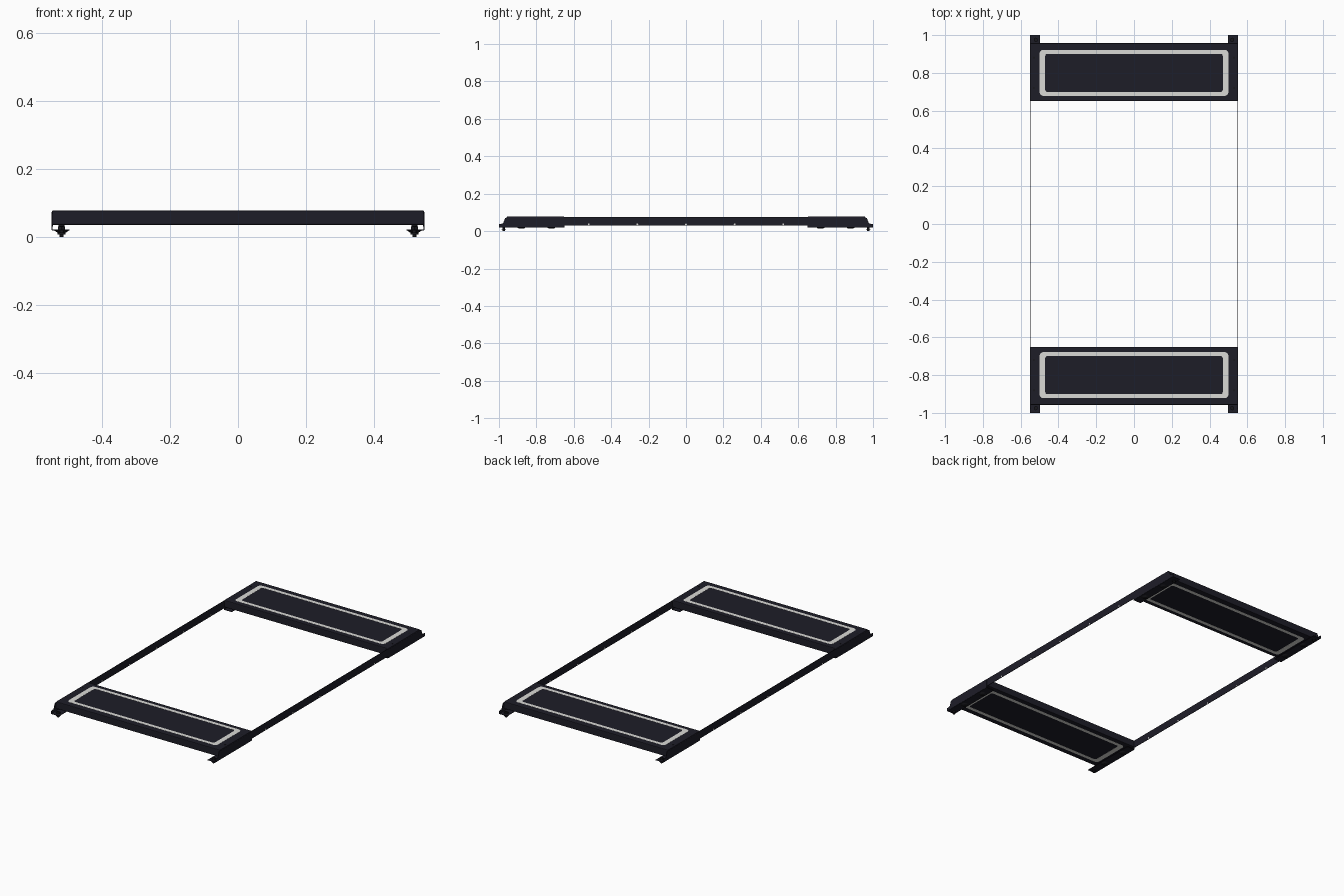
import bpy, bmesh, math
from mathutils import Matrix

if "Cube" in bpy.data.objects:
    bpy.data.objects.remove(bpy.data.objects["Cube"])


def material(name, rgb):
    m = bpy.data.materials.new(name)
    m.diffuse_color = (*rgb, 1)
    m.use_nodes = True
    m.node_tree.nodes["Principled BSDF"].inputs["Base Color"].default_value = m.diffuse_color
    return m


DARK = material("dark_charcoal", (0.0125, 0.0122, 0.0205))
BLACK = material("black_hardware", (0.009, 0.009, 0.012))
LIGHT = material("light_grey", (0.70, 0.70, 0.67))


def finish(bm, name, mat, bevel=0):
    bmesh.ops.recalc_face_normals(bm, faces=bm.faces)
    me = bpy.data.meshes.new(name)
    bm.to_mesh(me)
    bm.free()
    me.materials.append(mat)
    ob = bpy.data.objects.new(name, me)
    bpy.context.collection.objects.link(ob)
    if bevel:
        b = ob.modifiers.new("bevel", "BEVEL")
        b.width, b.segments = bevel, 2
    return ob


def box(name, x, y, z, mat, bevel=0):
    bm = bmesh.new()
    size = Matrix.Diagonal((x[1] - x[0], y[1] - y[0], z[1] - z[0], 1))
    mid = Matrix.Translation((sum(x) / 2, sum(y) / 2, sum(z) / 2))
    bmesh.ops.create_cube(bm, size=1, matrix=mid @ size)
    return finish(bm, name, mat, bevel)


def disc(name, pos, r1, r2, depth, mat, axis="Z", sides=16):
    bm = bmesh.new()
    rot = Matrix.Rotation(math.pi / 2, 4, "Y") if axis == "X" else Matrix()
    bmesh.ops.create_cone(bm, cap_ends=True, segments=sides, radius1=r1, radius2=r2,
                          depth=depth, matrix=Matrix.Translation(pos) @ rot)
    return finish(bm, name, mat)


def rounded(hx, hy, cy, r, n=4):
    """Rounded rectangle outline centred on (0, cy)."""
    pts = []
    for k, (sx, sy) in enumerate(((1, 1), (-1, 1), (-1, -1), (1, -1))):
        for i in range(n + 1):
            a = math.pi / 2 * (k + i / n)
            pts.append((sx * (hx - r) + r * math.cos(a), cy + sy * (hy - r) + r * math.sin(a)))
    return pts


def ring(name, outer, inner, z, mat):
    """Flat band between two outlines with the same point count."""
    bm = bmesh.new()
    loops = [[bm.verts.new((x, y, h)) for x, y in o]
             for o, h in ((outer, z[0]), (outer, z[1]), (inner, z[1]), (inner, z[0]))]
    n = len(outer)
    for j in range(4):
        a, b = loops[j], loops[(j + 1) % 4]
        for i in range(n):
            bm.faces.new((a[i], a[(i + 1) % n], b[(i + 1) % n], b[i]))
    return finish(bm, name, mat)


def prism(name, pts, to3d, vec, mat):
    bm = bmesh.new()
    f = bm.faces.new([bm.verts.new(to3d(*p)) for p in pts])
    ext = bmesh.ops.extrude_face_region(bm, geom=[f])["geom"]
    bmesh.ops.translate(bm, vec=vec, verts=[v for v in ext if isinstance(v, bmesh.types.BMVert)])
    return finish(bm, name, mat)


for end, s in (("front", -1), ("back", 1)):
    def ys(a, b):
        return tuple(sorted((s * a, s * b)))

    # closed panel with a light painted band on the top and the underside
    cy = s * 0.80
    box(end + "_panel", (-0.549, 0.549), ys(0.65, 0.957), (0.035, 0.078), DARK, 0.004)
    for face, z in (("top", (0.0775, 0.0785)), ("bottom", (0.0345, 0.0355))):
        ring(f"{end}_{face}_band", rounded(0.50, 0.122, cy, 0.02),
             rounded(0.47, 0.101, cy, 0.012), z, LIGHT)

    for side, t in (("left", -1), ("right", 1)):
        tag = end + "_" + side

        def xs(a, b):
            return tuple(sorted((t * a, t * b)))

        # side wall with sloped end and low tab
        wall = [(0.65, 0.02), (1.0, 0.02), (1.0, 0.038), (0.978, 0.040), (0.968, 0.068),
                (0.957, 0.074), (0.65, 0.074)]
        prism(tag + "_side_wall", wall, lambda y, z: (t * 0.547, s * y, z),
              (t * 0.003, 0, 0), DARK)
        # bottom flange running out to the mounting tab
        box(tag + "_flange", xs(0.497, 0.549), ys(0.65, 1.0), (0.019, 0.022), DARK)
        # mounting bolt in the tab
        disc(tag + "_bolt_shaft", (t * 0.52, s * 0.975, 0.016), 0.006, 0.006, 0.032, BLACK)
        disc(tag + "_bolt_nut", (t * 0.52, s * 0.975, 0.026), 0.012, 0.012, 0.008, BLACK, sides=6)
        disc(tag + "_bolt_head", (t * 0.52, s * 0.975, 0.010), 0.012, 0.012, 0.005, BLACK)
        # domed feet under the flange and screws on top
        for i, y in enumerate((0.72, 0.88)):
            disc(f"{tag}_foot_{i}", (t * 0.52, s * y, 0.016), 0.013, 0.022, 0.006, BLACK)
            disc(f"{tag}_foot_post_{i}", (t * 0.52, s * y, 0.028), 0.009, 0.009, 0.018, BLACK)
            disc(f"{tag}_screw_{i}", (t * 0.53, s * y, 0.078), 0.006, 0.006, 0.001, BLACK)

# thin side rails with rivets
for side, t in (("left", -1), ("right", 1)):
    x = tuple(sorted((t * 0.5455, t * 0.548)))
    box(side + "_rail", x, (-0.655, 0.655), (0.030, 0.076), DARK)
    for i in range(5):
        disc(f"{side}_rivet_{i}", (t * 0.5468, -0.52 + 0.26 * i, 0.036), 0.005, 0.005, 0.0035,
             LIGHT, axis="X", sides=10)
